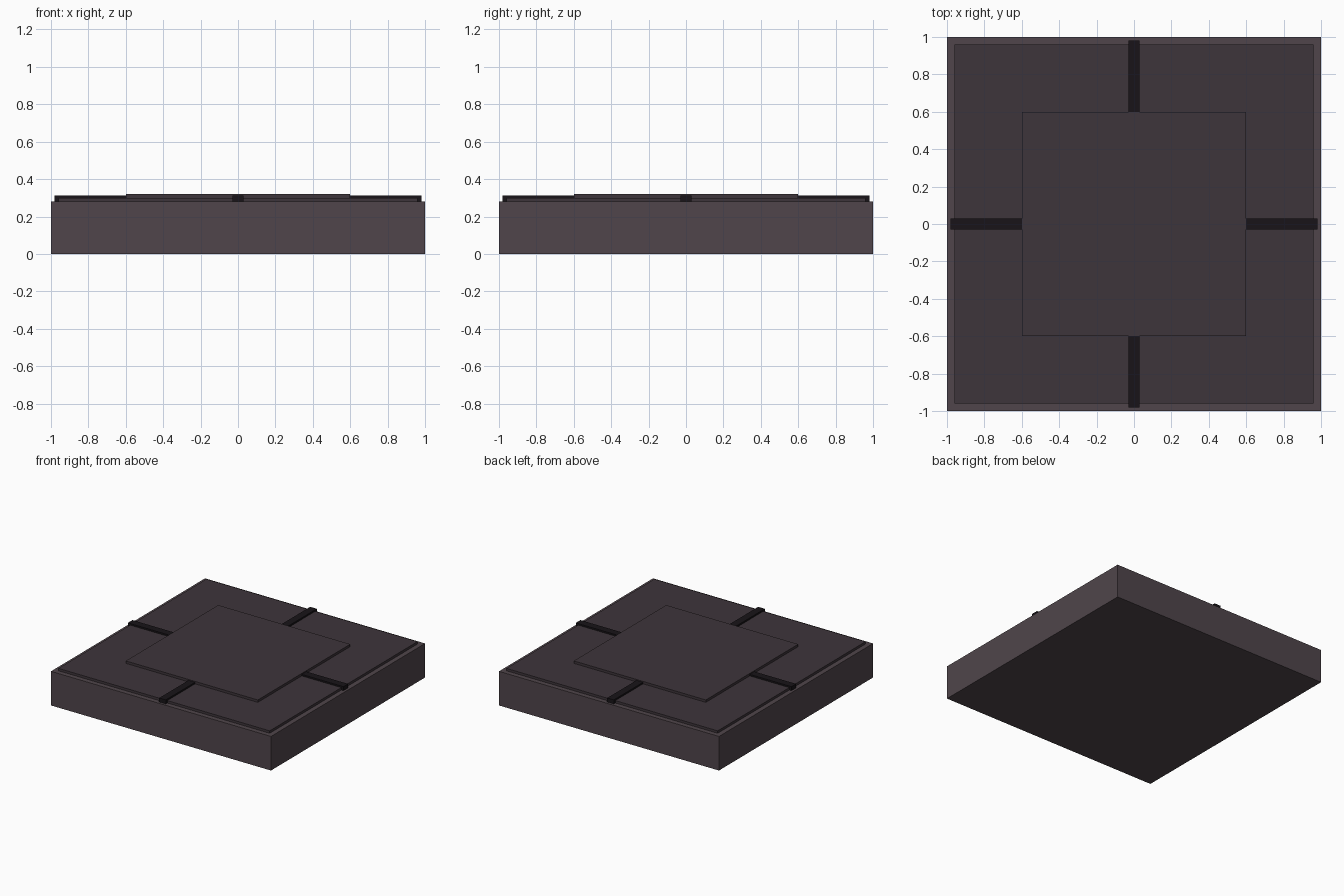
import bpy
from math import cos, sin, pi

if "Cube" in bpy.data.objects:
    bpy.data.objects.remove(bpy.data.objects["Cube"])


def material(name, rgb):
    m = bpy.data.materials.new(name)
    m.diffuse_color = (*rgb, 1)
    m.use_nodes = True
    m.node_tree.nodes["Principled BSDF"].inputs["Base Color"].default_value = m.diffuse_color
    return m


def box(name, center, size, z0, z1, mat, angle=0):
    bpy.ops.mesh.primitive_cube_add(
        size=1, location=(center[0], center[1], (z0 + z1) / 2), rotation=(0, 0, angle))
    o = bpy.context.object
    o.name = name
    o.scale = (size[0], size[1], z1 - z0)
    o.data.materials.append(mat)
    return o


stone = material("stone", (0.08, 0.06, 0.07))
dark_stone = material("dark_stone", (0.048, 0.035, 0.043))
groove = material("groove", (0.009, 0.007, 0.009))

# Block, inset top slab and raised centre plate
box("base_block", (0, 0), (2, 2), 0, 0.28, stone)
box("top_slab", (0, 0), (1.92, 1.92), 0.28, 0.30, dark_stone)
box("centre_plate", (0, 0), (1.2, 1.2), 0.30, 0.32, dark_stone)

# Four dark strips from the plate to the rim
for i in range(4):
    a = i * pi / 2
    box(f"seam_strip_{i + 1}", (0.79 * cos(a), 0.79 * sin(a)),
        (0.38, 0.06), 0.28, 0.313, groove, a)
